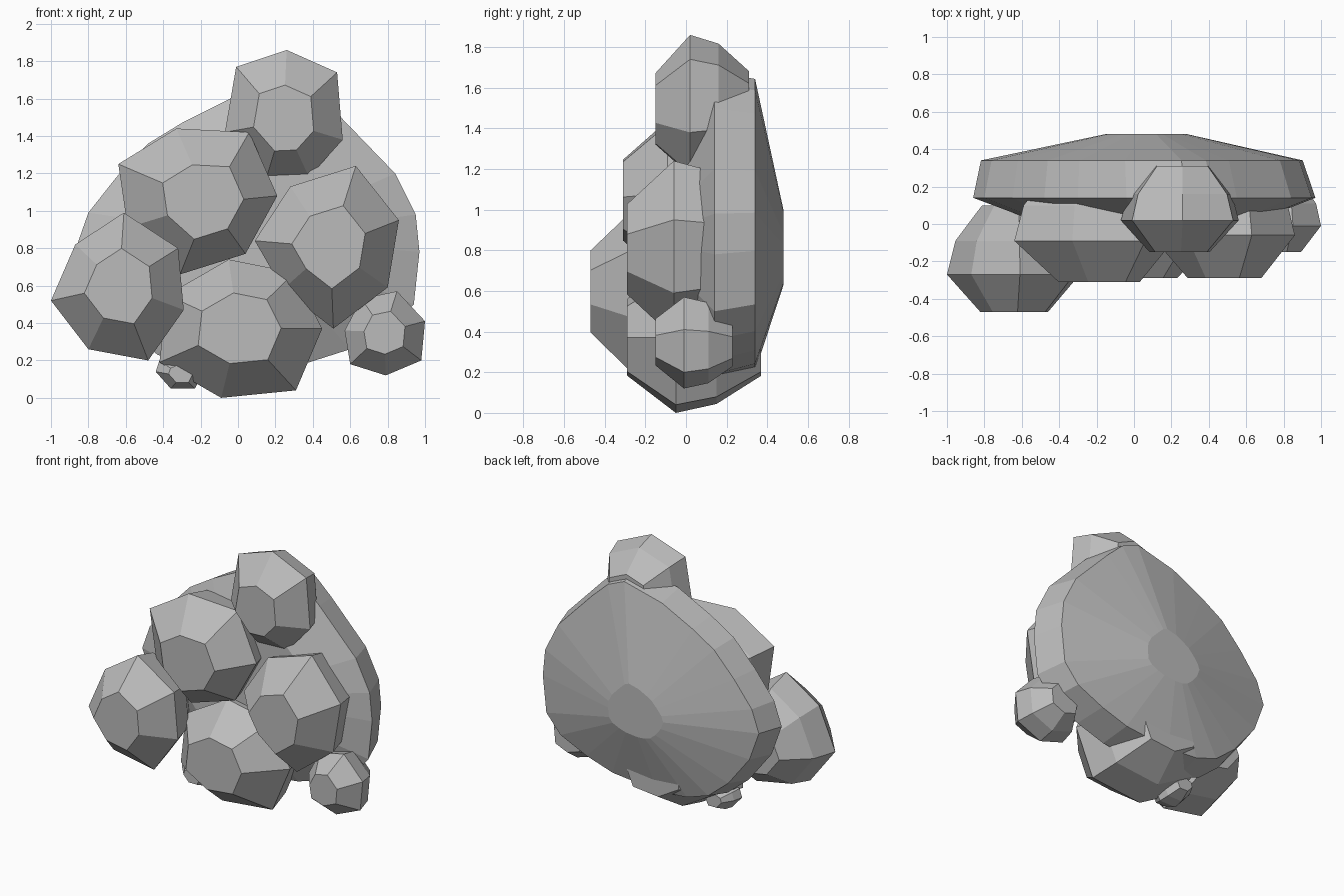
import bpy, bmesh

if "Cube" in bpy.data.objects:
    bpy.data.objects.remove(bpy.data.objects["Cube"])

grey = bpy.data.materials.new("stone_grey")
grey.diffuse_color = (0.5, 0.5, 0.5, 1)
grey.use_nodes = True
grey.node_tree.nodes["Principled BSDF"].inputs["Base Color"].default_value = grey.diffuse_color


def loft(name, outline, layers):
    """Bridge scaled copies of an x-z outline; a layer is (y, scale, centre x, centre z)."""
    cx = sum(p[0] for p in outline) / len(outline)
    cz = sum(p[1] for p in outline) / len(outline)
    bm = bmesh.new()
    rings = [[bm.verts.new((mx + (x - cx) * s, y, mz + (z - cz) * s)) for x, z in outline]
             for y, s, mx, mz in [(l[0], l[1], *(l[2:] or (cx, cz))) for l in layers]]
    n = len(outline)
    for a, b in zip(rings, rings[1:]):
        for i in range(n):
            j = (i + 1) % n
            bm.faces.new((a[i], a[j], b[j], b[i]))
    bm.faces.new(rings[0])
    bm.faces.new(rings[-1])
    bmesh.ops.recalc_face_normals(bm, faces=bm.faces)
    mesh = bpy.data.meshes.new(name)
    bm.to_mesh(mesh)
    bm.free()
    mesh.materials.append(grey)
    obj = bpy.data.objects.new(name, mesh)
    bpy.context.collection.objects.link(obj)


def boulder(name, ys, cap, outline):
    """Faceted stone: small front cap, widest ring, back ring, small back cap."""
    loft(name, outline, [(ys[0], 0.51, *cap), (ys[1], 1), (ys[2], 0.88), (ys[3], 0.5)])


# Backing slab: bevelled front, thick rim, shallow cone to a small back cap
slab = [(-.86, .82), (-.8, .99), (-.65, 1.18), (-.48, 1.36), (-.3, 1.47), (-.04, 1.6),
        (.28, 1.68), (.42, 1.62), (.55, 1.5), (.84, 1.2), (.95, .98), (.97, .78), (.94, .5),
        (.82, .36), (.6, .26), (.38, .19), (0, .15), (-.25, .17), (-.43, .23),
        (-.6, .37), (-.78, .6)]
loft("backing_slab", slab, [(0, .6), (.14, 1), (.34, .94, .06, .87), (.48, .24, .07, .8)])

# Stones clustered on the front
boulder("top_stone", (-.15, .02, .16, .31), (.25, 1.49),
        [(.26, 1.86), (.53, 1.74), (.56, 1.38), (.38, 1.18), (.15, 1.17), (-.07, 1.42), (-.01, 1.77)])
boulder("upper_left_stone", (-.31, -.09, .1, .31), (-.19, 1.06),
        [(-.64, 1.25), (-.33, 1.44), (.06, 1.42), (.21, 1.08), (.04, .77), (-.31, .66), (-.59, .91)])
boulder("left_stone", (-.47, -.27, -.09, .1), (-.63, .59),
        [(-1, .52), (-.87, .82), (-.61, .99), (-.32, .8), (-.29, .47), (-.48, .2), (-.8, .26)])
boulder("right_stone", (-.29, -.06, .13, .34), (.49, .81),
        [(.63, 1.24), (.86, .95), (.8, .59), (.51, .37), (.24, .58), (.09, .84), (.28, 1.13)])
boulder("bottom_stone", (-.29, -.05, .15, .37), (.01, .37),
        [(-.38, .55), (-.05, .74), (.3, .67), (.45, .37), (.31, .04), (-.09, 0), (-.42, .19)])
boulder("small_right_stone", (-.15, -.01, .11, .23), (.78, .345),
        [(.85, .57), (1, .41), (.98, .2), (.79, .12), (.6, .18), (.57, .36), (.66, .53)])
boulder("pebble", (-.09, -.01, .06, .14), (-.31, .13),
        [(-.44, .14), (-.36, .05), (-.23, .05), (-.19, .13), (-.25, .21), (-.35, .23), (-.42, .2)])
